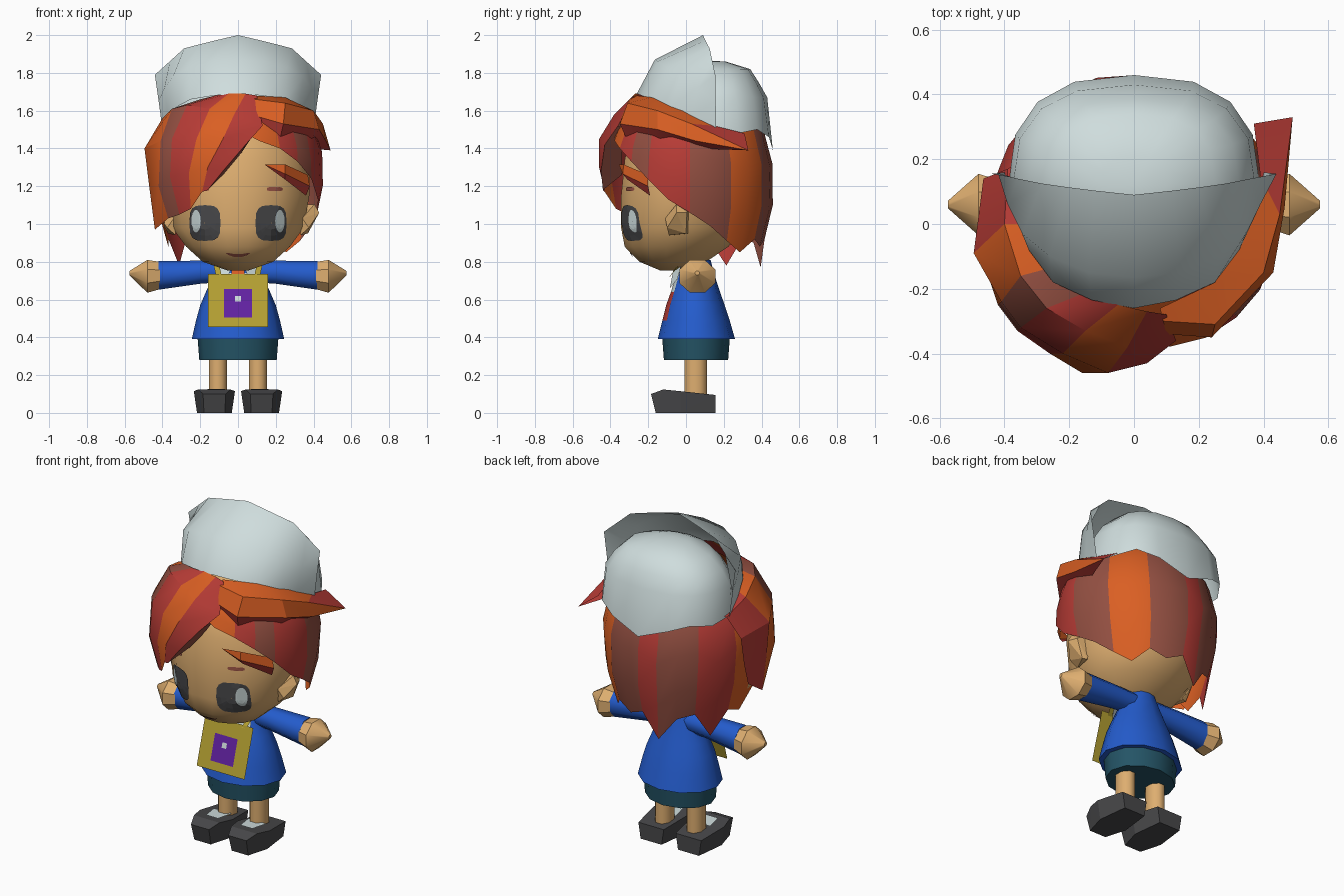
import bpy, bmesh, math
from mathutils import Vector
from mathutils.bvhtree import BVHTree

if "Cube" in bpy.data.objects:
    bpy.data.objects.remove(bpy.data.objects["Cube"])

def lin(c):
    return tuple((v / 255 / 12.92) if v < 10 else ((v / 255 + 0.055) / 1.055) ** 2.4 for v in c) + (1,)

MATS = {}
for key, c in {"skin": (222, 174, 112), "orange": (218, 95, 35), "red": (184, 60, 54),
               "brown": (148, 80, 66), "pale_grey": (207, 221, 221), "charcoal": (72, 72, 74),
               "blue": (36, 92, 205), "teal": (36, 84, 102), "mustard": (180, 160, 50),
               "purple": (98, 34, 162)}.items():
    MATS[key] = bpy.data.materials.new(key)
    MATS[key].diffuse_color = lin(c)

def make(name, verts, faces, colours, idx=None, smooth=None, hull=False, focus=None):
    bm = bmesh.new()
    vs = [bm.verts.new(v) for v in verts]
    if hull:
        bmesh.ops.convex_hull(bm, input=vs)
    for i, f in enumerate(faces):
        face = bm.faces.new([vs[j] for j in f])
        face.material_index = idx[i] if idx else 0
    bmesh.ops.remove_doubles(bm, verts=bm.verts[:], dist=0.0005)
    bmesh.ops.recalc_face_normals(bm, faces=bm.faces[:])
    # open sheets face away from a focus point
    if focus and sum(f.normal.dot(f.calc_center_median() - Vector(focus)) for f in bm.faces) < 0:
        bmesh.ops.reverse_faces(bm, faces=bm.faces[:])
    me = bpy.data.meshes.new(name)
    bm.to_mesh(me)
    bm.free()
    ob = bpy.data.objects.new(name, me)
    bpy.context.collection.objects.link(ob)
    for c in colours:
        me.materials.append(MATS[c])
    if smooth:
        bpy.ops.object.select_all(action='DESELECT')
        ob.select_set(True)
        bpy.context.view_layer.objects.active = ob
        bpy.ops.object.shade_smooth_by_angle(angle=math.radians(smooth))
    return ob

def grid(name, rows, colours, rule=None, closed=False, caps=False, **kw):
    """Skin between rows of points; rule(row, column) picks the colour."""
    n, verts, faces, mi = len(rows[0]), [p for r in rows for p in r], [], []
    for r in range(len(rows) - 1):
        for c in range(n if closed else n - 1):
            d = (c + 1) % n
            faces.append((r * n + c, r * n + d, (r + 1) * n + d, (r + 1) * n + c))
            mi.append(rule(r, c) if rule else 0)
    if caps:
        faces += [tuple(range(n)), tuple(range((len(rows) - 1) * n, len(rows) * n))]
        mi += [0, 0]
    return make(name, verts, faces, colours, mi, **kw)

def ring(cx, cy, z, rx, ry, n, phase=0.0):
    return [(cx + rx * math.cos(2 * math.pi * (i + phase) / n),
             cy + ry * math.sin(2 * math.pi * (i + phase) / n), z) for i in range(n)]

def tube_x(name, stations, s, colour, n=8, smooth=60):
    """Tube along x from (x, cz, ry, rz)."""
    rows = [[(s * x, 0.06 + ry * math.cos(2 * math.pi * (i + .5) / n),
              cz + rz * math.sin(2 * math.pi * (i + .5) / n)) for i in range(n)] for x, cz, ry, rz in stations]
    return grid(name, rows, [colour], closed=True, caps=True, smooth=smooth)

# head: z, rx, ry, cy
head_rows = [(.755, .06, .07, -.07), (.80, .19, .18, -.07), (.88, .28, .28, -.05), (.98, .355, .335, -.015),
             (1.15, .385, .35, 0), (1.35, .385, .34, .01), (1.52, .32, .28, .03), (1.62, .18, .16, .05)]
head = grid("head", [ring(0, cy, z, rx, ry, 16, .5) for z, rx, ry, cy in head_rows], ["skin"],
            closed=True, caps=True, smooth=60)
tree = BVHTree.FromPolygons([v.co for v in head.data.vertices], [p.vertices[:] for p in head.data.polygons])

def decal(name, cx, cz, w, h, colour, lift, power=.6, bend=0):
    """Thin rounded patch laid on the face."""
    def sp(v):
        return math.copysign(abs(v) ** power, v)
    rows = []
    for k in (.02, .35, .7, 1):
        row = []
        for i in range(16):
            a = math.pi * i / 8
            u = k * sp(math.cos(a))
            x, z = cx + u * w / 2, cz + k * h / 2 * sp(math.sin(a)) + bend * u * u
            hit = tree.ray_cast(Vector((x, -2, z)), Vector((0, 1, 0)))[0]
            row.append((x, (hit.y if hit else -.3) - lift, z))
        rows.append(row)
    grid(name, rows, [colour], closed=True, focus=(0, 0, 1))

for s, side in ((1, "right"), (-1, "left")):
    decal("eye_" + side, s * .175, 1.005, .165, .19, "charcoal", .007)
    decal("eye_glint_" + side, s * .222, 1.015, .05, .12, "pale_grey", .012, 1)
    decal("eyebrow_" + side, s * .195, 1.185, .085, .022, "brown", .007)
    # ear
    make("ear_" + side, [(s * x, y, z) for x, y, z in
         [(.34, -.11, 1.03), (.33, -.09, .94), (.34, .02, 1.1), (.34, .01, .95), (.43, -.05, 1.06),
          (.405, -.05, 1.105), (.41, .005, 1.06), (.375, -.1, .98), (.37, 0, .95)]], [], ["skin"], hull=True)
decal("mouth", 0, .832, .13, .016, "brown", .007, 1, .015)

# hair shell: ragged lower edge every 15 degrees, starting at the front
edge = [1.5, 1.44, 1.4, 1.33, 1.24, 1.13, 1.06, .99, .91, .85, .92, .88,
        .92, .77, .90, .93, .78, .92, .88, 1.0, 1.1, 1.2, 1.35, 1.45]
prof = [(.70, .36, .40), (.85, .36, .375), (1.0, .405, .42), (1.18, .45, .455), (1.4, .445, .428),
        (1.55, .39, .37), (1.64, .27, .27)]

def radii(z):
    for (a, ax, ay), (b, bx, by) in zip(prof, prof[1:]):
        if z <= b:
            t = (z - a) / (b - a)
            return ax + t * (bx - ax), ay + t * (by - ay)
    return prof[-1][1:]

rows = []
for t in (1, .75, .45, .2, 0):
    row = []
    for i, low in enumerate(edge):
        z = 1.64 + t * (low - 1.64)
        a = math.radians(-90 + 15 * i)
        rx, ry = radii(z)
        row.append((rx * math.cos(a), .02 + ry * math.sin(a), z))
    rows.append(row)
HAIR = ["red", "orange", "brown"]
stripe = [1, 1, 0, 2, 0, 0, 2, 2, 1, 1, 2, 2, 0, 2, 2, 0, 0, 1, 1, 0, 0, 0, 1, 1]
grid("hair_shell", rows, HAIR, lambda r, c: stripe[c], closed=True, smooth=40, focus=(0, 0, 1.3))

# swept fringe: strands running from the parting to the left
strands = [
    [(.08, -.26, 1.64), (.10, -.33, 1.5), (.02, -.34, 1.38), (-.08, -.34, 1.26), (-.16, -.44, 1.18)],
    [(.10, -.28, 1.68), (.13, -.36, 1.52), (.04, -.43, 1.42), (-.08, -.45, 1.28), (-.16, -.44, 1.18)],
    [(.04, -.27, 1.69), (-.02, -.38, 1.58), (-.08, -.46, 1.45), (-.16, -.46, 1.3), (-.19, -.43, 1.17)],
    [(-.05, -.25, 1.69), (-.15, -.33, 1.61), (-.22, -.40, 1.45), (-.26, -.40, 1.27), (-.25, -.37, 1.08)],
    [(-.12, -.2, 1.68), (-.27, -.26, 1.63), (-.35, -.32, 1.45), (-.36, -.33, 1.25), (-.31, -.31, 1.05)],
    [(-.2, -.12, 1.66), (-.35, -.16, 1.61), (-.41, -.24, 1.44), (-.42, -.25, 1.2), (-.37, -.24, 1.03)],
    [(-.28, 0, 1.61), (-.4, 0, 1.56), (-.495, -.09, 1.4), (-.47, -.1, 1.2), (-.44, -.1, .97)],
    [(-.34, .2, 1.52), (-.39, .17, 1.5), (-.465, .14, 1.38), (-.46, .1, 1.2), (-.43, .02, 1.05)]]
fringe = [2, 0, 1, 0, 2, 1, 0]
grid("fringe_left", list(zip(*strands)), HAIR, lambda r, c: fringe[c], smooth=30, focus=(0, 0, 1.35))

# right fringe: wraps back to a flared red tip
tip = (.49, .33, 1.39)
strands = [
    [(.08, -.26, 1.68), (.25, -.18, 1.67), (.35, -.02, 1.6), (.39, .15, 1.52), (.37, .31, 1.48)],
    [(.09, -.30, 1.66), (.25, -.31, 1.64), (.40, -.15, 1.60), (.45, .03, 1.53), tip],
    [(.10, -.34, 1.57), (.24, -.35, 1.53), (.43, -.15, 1.50), (.465, .05, 1.44), tip],
    [(.10, -.31, 1.46), (.22, -.31, 1.44), (.36, -.13, 1.42), (.38, .05, 1.40), tip]]
grid("fringe_right", list(zip(*strands)), HAIR, lambda r, c: 0 if c == 2 or (r == 3 and c == 0) else 1,
     smooth=30, focus=(0, 0, 1.4))

# forward-pointing side lock
grid("side_lock", [[(.14, -.355, 1.315)] * 3,
                   [(.25, -.33, 1.315), (.25, -.335, 1.265), (.25, -.31, 1.235)],
                   [(.37, -.2, 1.26), (.38, -.2, 1.2), (.36, -.19, 1.15)]], HAIR,
     lambda r, c: 1 - c, focus=(0, 0, 1.25))

# hat crown: boxy at the back, tucked inside the brim at the front, dipped lower edge
def crown(z, rx, ry, cy, dips=None):
    pts = []
    for i in range(16):
        c, s = math.cos(math.pi * i / 8), math.sin(math.pi * i / 8)
        if s > 0.01:
            c, s = math.copysign(abs(c) ** .78, c), s ** .78
        elif s < -0.01:
            c, s = c * .94, s * .78
        pts.append((rx * c, cy + ry * s, dips[i] if dips else z))
    return pts

dip = [1.5, 1.48, 1.5, 1.46, 1.39, 1.46, 1.5, 1.48, 1.5, 1.55, 1.6, 1.65, 1.66, 1.65, 1.6, 1.55]
grid("hat_crown", [crown(0, .39, .35, .11, dip), crown(1.67, .375, .315, .115), crown(1.75, .325, .265, .12),
                   crown(1.82, .25, .21, .13), crown(1.86, .10, .09, .12), [(0, .12, 1.865)] * 16],
     ["pale_grey"], closed=True, smooth=50, focus=(0, .1, 1.5))

# upturned hat brim, mirrored halves
half = [[(0, -.26, 1.69), (.13, -.235, 1.68), (.25, -.18, 1.66), (.325, -.08, 1.62), (.37, .03, 1.57), (.40, .16, 1.5)],
        [(0, -.165, 1.87), (.14, -.15, 1.86), (.26, -.1, 1.83), (.345, -.03, 1.78), (.39, .06, 1.72), (.42, .157, 1.65)],
        [(0, .09, 2.0), (.12, .103, 1.972), (.2, .113, 1.952), (.285, .125, 1.93), (.36, .14, 1.862), (.44, .155, 1.79)]]
grid("hat_brim", [[(-x, y, z) for x, y, z in r[:0:-1]] + r for r in half], ["pale_grey"],
     smooth=80, focus=(0, .2, 1.5))

# shirt with an open front panel, and shorts
def shirt_rule(r, c):
    return (0, 1, 1, 2, 0)[r] if c in (8, 9) else 0

grid("shirt", [ring(0, cy, z, rx, ry, 12) for z, rx, ry, cy in
     [(.39, .245, .205, .055), (.49, .222, .178, .053), (.57, .2, .155, .05), (.64, .17, .13, .05),
      (.74, .125, .098, .05), (.81, .09, .08, .05)]],
     ["blue", "red", "pale_grey"], shirt_rule, closed=True, caps=True, smooth=50)
grid("shorts", [ring(0, .053, z, rx, ry, 12) for z, rx, ry in [(.28, .205, .17), (.41, .215, .18)]],
     ["teal"], closed=True, caps=True, smooth=50)

for s, side in ((1, "right"), (-1, "left")):
    # arm and hand
    tube_x("sleeve_" + side, [(.04, .75, .06, .06), (.2, .745, .068, .066), (.42, .728, .08, .082)], s, "blue")
    tube_x("hand_" + side, [(.40, .728, .075, .075), (.48, .723, .103, .094), (.575, .74, .012, .012)],
           s, "skin", 8, 40)
    # leg, shoe and sock patch on the instep
    grid("leg_" + side, [ring(s * .106, .052, z, .052, .064, 8, .5) for z in (.08, .35)], ["skin"],
         closed=True, caps=True, smooth=60)
    shoe = [(.055, -.16, 0), (.092, -.03, 0), (.07, .155, 0), (.06, -.185, .1), (.085, -.12, .124),
            (.109, -.03, .115), (.085, .155, .095)]
    make("shoe_" + side, [(s * .125 + m * x, y, z) for x, y, z in shoe for m in (1, -1)], [],
         ["charcoal"], hull=True)
    make("sock_" + side, [(s * .115 + x, y, z) for x, y, z in
         [(-.04, -.085, .127), (.04, -.085, .127), (.06, .02, .122), (-.06, .02, .122)]],
         [(0, 1, 2, 3)], ["pale_grey"], focus=(0, 0, 0))
    # collar flap and bag strap
    make("collar_" + side, [(s * .02, -.06, .80), (s * .11, -.02, .80), (s * .115, -.045, .71), (s * .08, -.085, .66)],
         [(0, 1, 2, 3)], ["pale_grey"], focus=(0, .3, .7))
    make("strap_" + side, [(s * .085, -.088, .72), (s * .115, -.086, .72), (s * .135, -.012, .81), (s * .105, -.022, .81)],
         [(0, 1, 2, 3)], ["mustard"], focus=(0, .3, .7))

def front_plate(name, x, z0, z1, lift, colour):
    """Flat plate sloping with the chest."""
    def y(z):
        return -.07 - (.735 - z) * .30 - lift
    make(name, [(-x, y(z0), z0), (x, y(z0), z0), (x, y(z1), z1), (-x, y(z1), z1)], [(0, 1, 2, 3)],
         [colour], focus=(0, .3, .6))

front_plate("neck_tie", .035, .70, .79, .006, "orange")
front_plate("bag", .16, .455, .735, .012, "mustard")
front_plate("bag_patch", .075, .505, .655, .017, "purple")
front_plate("bag_button", .015, .59, .62, .022, "pale_grey")

for m in bpy.data.materials:
    if m.users and not m.is_grease_pencil:
        m.use_nodes = True
        m.node_tree.nodes["Principled BSDF"].inputs["Base Color"].default_value = m.diffuse_color
